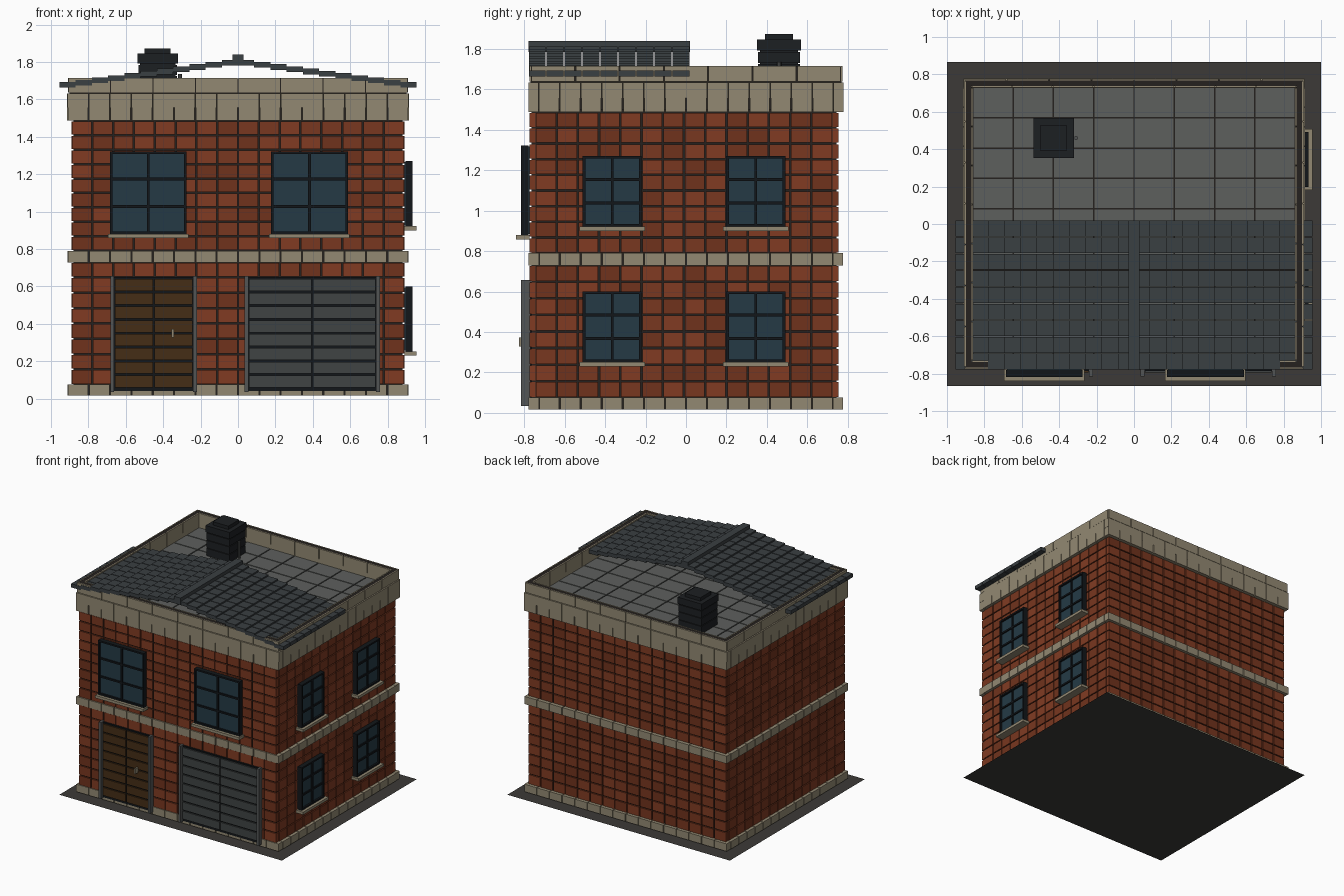
import bpy, bmesh, math, random
from mathutils import Matrix, Vector

if "Cube" in bpy.data.objects:
    bpy.data.objects.remove(bpy.data.objects["Cube"])

random.seed(4)


def mat(name, r, g, b):
    m = bpy.data.materials.new(name)
    m.diffuse_color = (r, g, b, 1)
    m.use_nodes = True
    m.node_tree.nodes["Principled BSDF"].inputs["Base Color"].default_value = m.diffuse_color
    return m


BRICK = [mat("brick_%d" % i, .19 * k, .038 * k, .014 * k) for i, k in enumerate((1, .85, 1.15))]
MORTAR = mat("mortar", .018, .015, .013)
STONE = mat("stone", .29, .25, .17)
GLASS = mat("glass", .018, .042, .06)
FRAME = mat("frame", .006, .008, .01)
WOOD = mat("wood", .06, .027, .008)
SHUTTER = mat("shutter", .05, .056, .056)
METAL = mat("metal", .085, .09, .09)
SLATE = mat("slate", .042, .05, .054)
FLOOR = mat("floor", .11, .115, .11)
GROUND = mat("paving", .045, .042, .038)
BLACK = mat("vent", .012, .014, .016)


def boxes(name, items, mats):
    """One object from many boxes, each (x0, x1, y0, y1, z0, z1)."""
    mats = mats if isinstance(mats, list) else [mats]
    bm = bmesh.new()
    for x0, x1, y0, y1, z0, z1 in items:
        m = (Matrix.Translation(((x0 + x1) / 2, (y0 + y1) / 2, (z0 + z1) / 2))
             @ Matrix.Diagonal((x1 - x0, y1 - y0, z1 - z0, 1)))
        vs = bmesh.ops.create_cube(bm, size=1, matrix=m)["verts"]
        k = random.randrange(len(mats))
        for f in {f for v in vs for f in v.link_faces}:
            f.material_index = k
    me = bpy.data.meshes.new(name)
    bm.to_mesh(me)
    bm.free()
    for m in mats:
        me.materials.append(m)
    ob = bpy.data.objects.new(name, me)
    bpy.context.collection.objects.link(ob)
    return ob


def split(a, b, n, gap):
    """Cut the span a..b into n pieces with gaps between them."""
    w = (b - a) / n
    return [(a + i * w + gap / 2, a + (i + 1) * w - gap / 2) for i in range(n)]


def ring(hx, y0, y1, z0, z1, t, nx, ny, gap=.006):
    """Blocks around a rectangle: outer half width hx, depth y0..y1, thickness t."""
    out = []
    for a, b in split(-hx, hx, nx, gap):
        out += [(a, b, y0, y0 + t, z0, z1), (a, b, y1 - t, y1, z0, z1)]
    for a, b in split(y0 + t, y1 - t, ny, gap):
        out += [(-hx, -hx + t, a, b, z0, z1), (hx - t, hx, a, b, z0, z1)]
    return out


# Ground sheet
bpy.ops.mesh.primitive_plane_add(size=1)
g = bpy.context.object
g.name = "ground_sheet"
g.scale = (2, 1.73, 1)
g.data.materials.append(GROUND)

# Wall core and bricks
boxes("wall_core", [(-.88, .88, -.765, .745, .016, 1.585)], MORTAR)
bricks = []
for lo, hi, n in ((.075, .73, 8), (.79, 1.487, 9)):
    for z0, z1 in split(lo, hi, n, .008):
        bricks += ring(.89, -.775, .755, z0, z1, .03, 16, 14, .008)
boxes("wall_bricks", bricks, BRICK)

# Stone courses
boxes("base_course", ring(.912, -.778, .777, .016, .077, .05, 16, 14), STONE)
boxes("middle_course", ring(.912, -.778, .777, .728, .79, .05, 16, 14), STONE)
boxes("cornice_lower", ring(.913, -.779, .779, 1.487, 1.558, .05, 16, 14), STONE)
boxes("cornice_upper", ring(.913, -.779, .779, 1.558, 1.633, .05, 16, 14, .002), STONE)

# Parapet: dark core with thin stone facings outside and inside
boxes("parapet_core", ring(.9, -.768, .768, 1.5, 1.713, .03, 1, 1, 0), MORTAR)
boxes("parapet_outer_facing", ring(.908, -.775, .775, 1.638, 1.715, .009, 8, 7), STONE)
boxes("parapet_inner_facing", ring(.87, -.738, .738, 1.585, 1.715, .009, 8, 7), STONE)

# Flat roof tiles
boxes("flat_roof_bed", [(-.87, .87, -.74, .74, 1.57, 1.592)], MORTAR)
boxes("flat_roof_tiles", [(a, b, c, d, 1.585, 1.6) for a, b in split(-.862, .862, 8, .008)
                          for c, d in split(-.73, .73, 9, .008)], FLOOR)

# Low gable canopy of stepped slates over the front half
slates = []
for s in (-1, 1):
    for a, b in split(0, .955, 11, 0):
        top = 1.818 - .137 * (a + b) / 2
        for c, d in split(-.78, .02, 9, .005):
            slates.append((min(s * a, s * b), max(s * a, s * b), c, d, top - .03, top))
boxes("canopy_slates", slates, SLATE)
boxes("canopy_ridge", [(-.03, .03, -.78, .02, 1.785, 1.84)], SLATE)

# Roof vent and pipe
cx, cy = -.43, .46


def block(h, z0, z1):
    return (cx - h, cx + h, cy - h, cy + h, z0, z1)


boxes("roof_vent", [block(.095, 1.59, 1.84), block(.103, 1.6, 1.66), block(.103, 1.666, 1.725),
                    block(.103, 1.731, 1.785), block(.108, 1.792, 1.846), block(.07, 1.84, 1.873)], BLACK)
bpy.ops.mesh.primitive_cylinder_add(vertices=8, radius=.011, depth=.14, location=(-.311, cy, 1.665))
bpy.context.object.name = "vent_pipe"
bpy.context.object.data.materials.append(METAL)


# Windows: built facing -y around the origin, then turned and moved
def window(name, w, z0, z1, sill, loc, turn):
    h, t = w / 2, .013
    frame = [(-h, -h + t, -.037, 0, z0, z1), (h - t, h, -.037, 0, z0, z1),
             (-h, h, -.037, 0, z0, z0 + t), (-h, h, -.037, 0, z1 - t, z1),
             (-.007, .007, -.032, 0, z0, z1)]
    for k in (1, 2):
        z = z0 + (z1 - z0) * k / 3
        frame.append((-h, h, -.032, 0, z - .007, z + .007))
    parts = [boxes(name + "_frame", frame, FRAME),
             boxes(name + "_glass", [(-h + .005, h - .005, -.022, .005, z0 + .005, z1 - .005)], GLASS),
             boxes(name + "_sill", [(-sill, sill, -.06, .005, z0 - .022, z0)], STONE)]
    for p in parts:
        p.location = Vector(loc)
        p.rotation_euler.z = turn


for tag, x in (("left", -.48), ("right", .382)):
    window("front_window_" + tag, .41, .88, 1.322, .215, (x, -.78, 0), 0)
for tag, y in (("near", -.365), ("far", .345)):
    for level, z in (("lower", .252), ("upper", .922)):
        window("side_window_%s_%s" % (level, tag), .292, z, z + .348, .162,
               (.895, y, 0), math.pi / 2)


# Doors: plank leaves on a dark backing between metal posts
def door(name, x0, x1, material):
    boxes(name + "_backing", [(x0, x1, -.785, -.76, .04, .65)], FRAME)
    boxes(name + "_planks", [(a, b, -.795, -.775, c, d) for a, b in split(x0, x1, 2, .008)
                             for c, d in split(.055, .645, 8, .01)], material)
    boxes(name + "_posts", [(x0 - .02, x0, -.815, -.77, .035, .657),
                            (x1, x1 + .02, -.815, -.77, .035, .657)], METAL)


door("front_door", -.662, -.24, WOOD)
door("garage_door", .055, .738, SHUTTER)
boxes("door_handle", [(-.355, -.343, -.825, -.79, .328, .372)], STONE)
